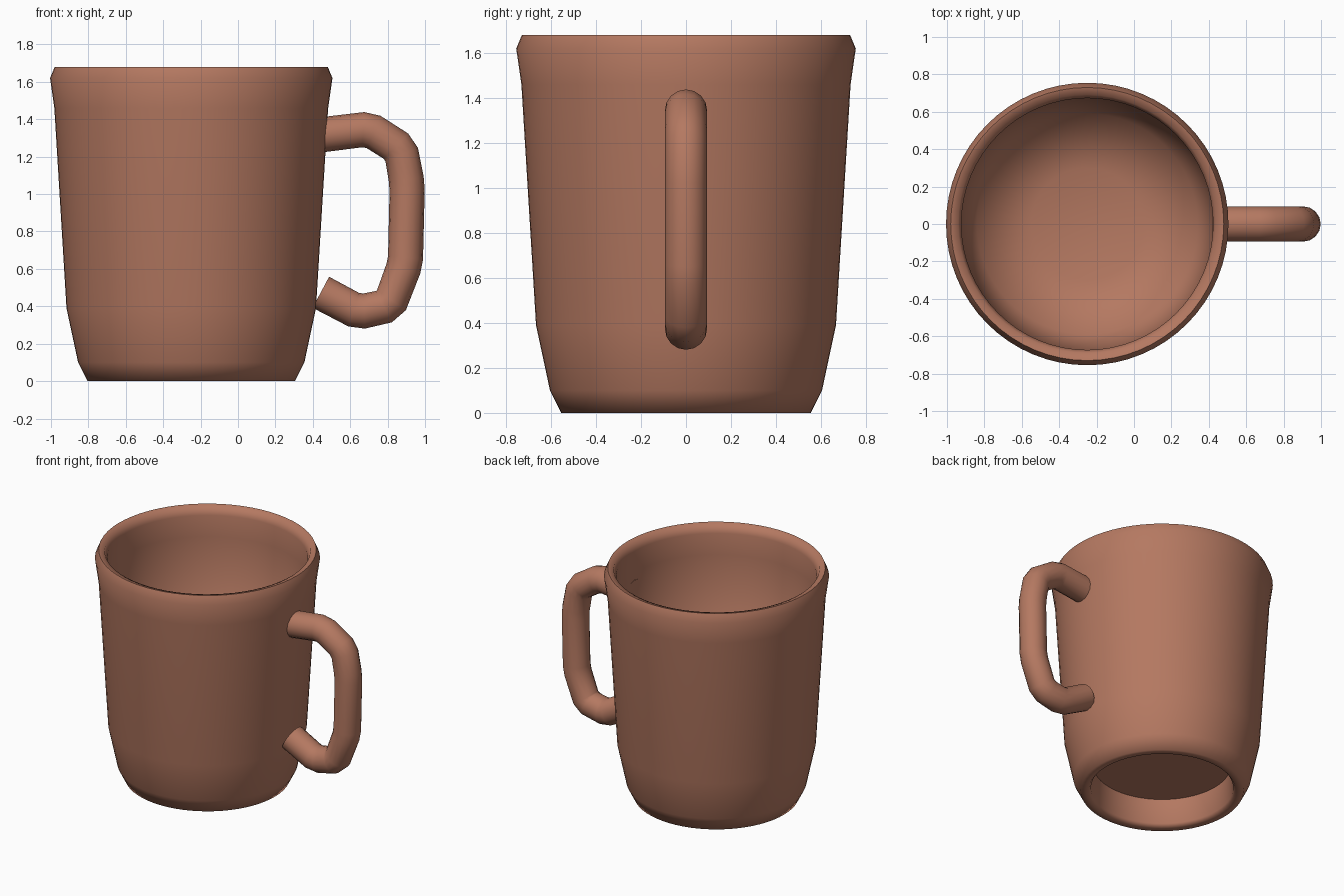
import bpy, bmesh, math
from mathutils import Vector

old = bpy.data.objects.get("Cube")
if old:
    bpy.data.objects.remove(old, do_unlink=True)

# Single terracotta colour
clay = bpy.data.materials.new("terracotta")
clay.use_nodes = True
colour = (0.46, 0.19, 0.12, 1)
clay.diffuse_color = colour
clay.node_tree.nodes["Principled BSDF"].inputs["Base Color"].default_value = colour

CENTRE_X = -0.25


def smooth(obj, degrees):
    bpy.ops.object.select_all(action='DESELECT')
    obj.select_set(True)
    bpy.context.view_layer.objects.active = obj
    bpy.ops.object.shade_smooth_by_angle(angle=math.radians(degrees))


def lathe(name, profile, steps):
    """Spin a closed (radius, height) profile around the z axis."""
    bm = bmesh.new()
    verts = [bm.verts.new((r, 0, z)) for r, z in profile]
    edges = [bm.edges.new(pair) for pair in zip(verts, verts[1:])]
    bmesh.ops.spin(bm, geom=verts + edges, cent=(0, 0, 0), axis=(0, 0, 1),
                   angle=math.tau, steps=steps, use_merge=True)
    bmesh.ops.remove_doubles(bm, verts=bm.verts, dist=0.0005)
    bmesh.ops.recalc_face_normals(bm, faces=bm.faces)
    mesh = bpy.data.meshes.new(name)
    bm.to_mesh(mesh)
    bm.free()
    mesh.materials.append(clay)
    obj = bpy.data.objects.new(name, mesh)
    bpy.context.collection.objects.link(obj)
    return obj


# Mug body: recessed underside, foot, outer wall, lip, inner wall, bowl floor
underside = [(0, 0.2), (0.47, 0.2), (0.485, 0.02), (0.5, 0)]
outer = [(0.555, 0), (0.605, 0.1), (0.667, 0.39), (0.732, 1.46)]
lip = [(0.755, 1.62), (0.73, 1.68), (0.69, 1.67), (0.673, 1.62)]
inner = [(0.678, 1.46), (0.59, 0.37), (0.3, 0.29), (0, 0.27)]
body = lathe("mug_body", underside + outer + lip + inner, 64)
body.location.x = CENTRE_X
smooth(body, 75)

# Handle: round tube swept along a path whose corners are slightly cut
path = [(0.43, 1.315), (0.70, 1.348), (0.87, 1.24), (0.905, 1.05),
        (0.895, 0.63), (0.81, 0.405), (0.645, 0.368), (0.443, 0.475)]
points = [Vector((x, 0, z)) for x, z in path]
cut = [points[0]]
for before, here, after in zip(points, points[1:], points[2:]):
    cut.append(here + (before - here).normalized() * 0.03)
    cut.append(here + (after - here).normalized() * 0.03)
cut.append(points[-1])

curve = bpy.data.curves.new("handle", 'CURVE')
curve.dimensions = '3D'
curve.bevel_depth = 0.094
curve.bevel_resolution = 6
curve.use_fill_caps = True
spline = curve.splines.new('POLY')
spline.points.add(len(cut) - 1)
for target, p in zip(spline.points, cut):
    target.co = (*p, 1)
curve.materials.append(clay)
handle = bpy.data.objects.new("handle", curve)
bpy.context.collection.objects.link(handle)
bpy.ops.object.select_all(action='DESELECT')
handle.select_set(True)
bpy.context.view_layer.objects.active = handle
bpy.ops.object.convert(target='MESH')
smooth(bpy.context.view_layer.objects.active, 50)
